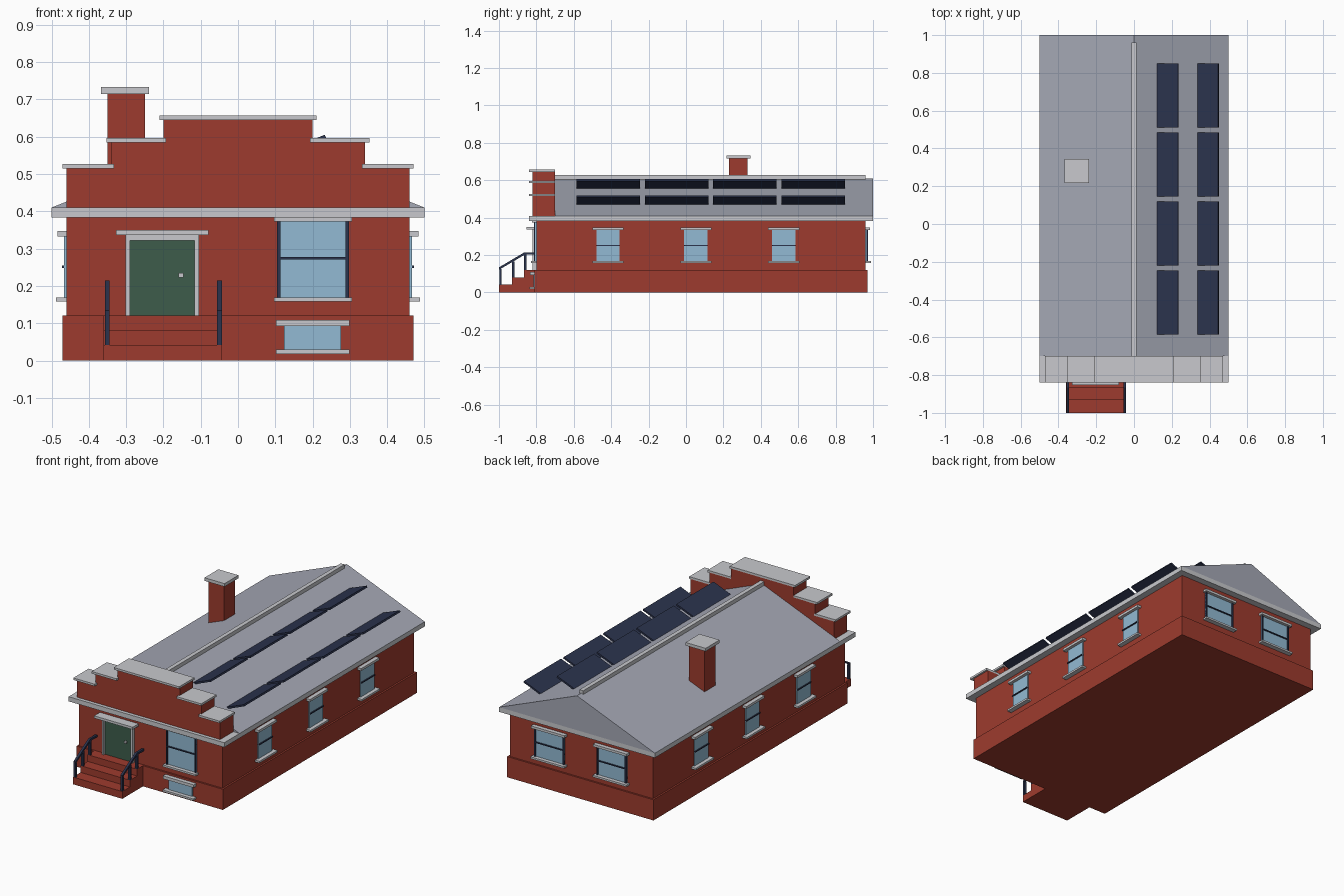
import bpy, bmesh, math
from mathutils import Vector, Matrix

if "Cube" in bpy.data.objects:
    bpy.data.objects.remove(bpy.data.objects["Cube"])


def mat(name, r, g, b):
    lin = [(c / 255 / 12.92 if c <= 10 else ((c / 255 + 0.055) / 1.055) ** 2.4) for c in (r, g, b)]
    m = bpy.data.materials.new(name)
    m.diffuse_color = (*lin, 1)
    m.use_nodes = True
    m.node_tree.nodes["Principled BSDF"].inputs["Base Color"].default_value = m.diffuse_color
    return m


BRICK = mat("brick red", 158, 59, 46)
TRIM = mat("pale stone", 200, 201, 205)
ROOF = mat("slate grey", 165, 168, 181)
GLASS = mat("window blue", 146, 186, 211)
DOOR = mat("door green", 61, 92, 75)
NAVY = mat("dark navy", 43, 51, 77)


def finish(name, bm, material):
    bmesh.ops.recalc_face_normals(bm, faces=bm.faces)
    me = bpy.data.meshes.new(name)
    bm.to_mesh(me)
    bm.free()
    me.materials.append(material)
    ob = bpy.data.objects.new(name, me)
    bpy.context.collection.objects.link(ob)
    return ob


def box(name, x, y, z, material, tilt=0.0):
    """Box from (min, max) ranges, optionally tilted about y."""
    bm = bmesh.new()
    size = Vector([r[1] - r[0] for r in (x, y, z)])
    mid = Vector([(r[1] + r[0]) / 2 for r in (x, y, z)])
    bmesh.ops.create_cube(bm, size=1, matrix=Matrix.Translation(mid)
                          @ Matrix.Rotation(tilt, 4, 'Y') @ Matrix.Diagonal((*size, 1)))
    return finish(name, bm, material)


def prism(name, profile, a, b, axis, material):
    """Extrude a 2D profile along x (profile y,z) or y (profile x,z)."""
    bm = bmesh.new()
    ends = []
    for t in (a, b):
        ends.append([bm.verts.new((t, p, q) if axis == 'x' else (p, t, q)) for p, q in profile])
    n = len(profile)
    bm.faces.new(ends[0])
    bm.faces.new(ends[1])
    for i in range(n):
        j = (i + 1) % n
        bm.faces.new((ends[0][i], ends[0][j], ends[1][j], ends[1][i]))
    return finish(name, bm, material)


def wall_box(name, side, wall, u, depth, z, material):
    """Box standing out of a wall; side is front, back, left or right."""
    s = -1 if side in ("front", "left") else 1
    d = sorted((s * (abs(wall) - 0.01), s * (abs(wall) + depth)))
    if side in ("front", "back"):
        return box(f"{side}_{name}", u, d, z, material)
    return box(f"{side}_{name}", d, u, z, material)


def window(side, wall, c, w, z, over, lintel, sill, jambs=False, bar=True):
    lo, hi = c - w / 2, c + w / 2
    wall_box("window_glass", side, wall, (lo, hi), 0.006, z, GLASS)
    if bar:
        m = (z[0] + z[1]) / 2
        wall_box("window_bar", side, wall, (lo, hi), 0.012, (m - 0.003, m + 0.003), NAVY)
    if jambs:
        for e in (lo, hi - 0.009):
            wall_box("window_jamb", side, wall, (e, e + 0.009), 0.012, z, NAVY)
    wall_box("window_lintel", side, wall, (lo - over, hi + over), 0.024, lintel, TRIM)
    wall_box("window_sill", side, wall, (lo - over, hi + over), 0.028, sill, TRIM)


# Main body, cornice and roof
box("plinth", (-0.47, 0.47), (-0.81, 0.97), (0, 0.12), BRICK)
box("walls", (-0.46, 0.46), (-0.80, 0.96), (0.12, 0.385), BRICK)
box("cornice", (-0.5, 0.5), (-0.84, 1.0), (0.383, 0.41), TRIM)
prism("gable_roof", [(-0.5, 0.41), (0.5, 0.41), (0, 0.61)], -0.70, 1.0, 'y', ROOF)
box("ridge_cap", (-0.012, 0.012), (-0.70, 0.96), (0.595, 0.627), TRIM)

# Stepped front parapet with stone caps
steps = [(0.46, 0.515), (0.34, 0.585), (0.20, 0.645)]
outline = [(-0.46, 0.41)]
for (w, h), inner in zip(steps, (0.34, 0.20, None)):
    outline.append((-w, h))
    if inner:
        outline.append((-inner, h))
outline += [(-x, z) for x, z in reversed(outline)]
prism("parapet", outline, -0.82, -0.70, 'y', BRICK)
for s in (-1, 1):
    for name, a, b, z in (("lower", 0.333, 0.47, 0.515), ("middle", 0.193, 0.352, 0.584)):
        box(f"parapet_{name}_cap", sorted((s * a, s * b)), (-0.84, -0.70), (z, z + 0.012), TRIM)
box("parapet_top_cap", (-0.21, 0.21), (-0.84, -0.70), (0.645, 0.657), TRIM)

# Chimney
box("chimney", (-0.35, -0.25), (0.23, 0.33), (0.44, 0.715), BRICK)
box("chimney_cap", (-0.367, -0.238), (0.216, 0.344), (0.715, 0.733), TRIM)

# Solar panels, outer edge raised above the right roof slope
for x, z in ((0.178, 0.578), (0.391, 0.492)):
    for i in range(4):
        y = -0.585 + 0.365 * i
        box("solar_panel", (x - 0.061, x + 0.061), (y, y + 0.34), (z - 0.005, z + 0.005),
            NAVY, -math.atan(0.4))

# Windows
window("front", -0.80, 0.201, 0.192, (0.168, 0.38), 0.009, (0.373, 0.383), (0.158, 0.169), True)
window("front", -0.81, 0.20, 0.153, (0.028, 0.092), 0.022, (0.092, 0.109), (0.018, 0.029), bar=False)
for side, wall in (("left", -0.46), ("right", 0.46)):
    for c in (-0.417, 0.053, 0.523):
        window(side, wall, c, 0.125, (0.168, 0.335), 0.021, (0.333, 0.347), (0.158, 0.169))
for c in (-0.2, 0.2):
    window("back", 0.96, c, 0.192, (0.168, 0.335), 0.012, (0.333, 0.347), (0.158, 0.169), True)

# Door with surround, lintel and knob
wall_box("door", "front", -0.80, (-0.292, -0.114), 0.008, (0.12, 0.325), DOOR)
for a in (-0.301, -0.116):
    wall_box("door_jamb", "front", -0.80, (a, a + 0.011), 0.02, (0.12, 0.336), TRIM)
wall_box("door_head", "front", -0.80, (-0.301, -0.105), 0.02, (0.322, 0.336), TRIM)
wall_box("door_lintel", "front", -0.80, (-0.327, -0.079), 0.053, (0.336, 0.350), TRIM)
wall_box("door_knob", "front", -0.80, (-0.159, -0.146), 0.02, (0.223, 0.234), TRIM)

# Entrance steps
prism("entrance_steps", [(-1, 0), (-1, 0.042), (-0.93, 0.042), (-0.93, 0.081), (-0.865, 0.081),
                         (-0.865, 0.12), (-0.80, 0.12), (-0.80, 0)], -0.36, -0.043, 'x', BRICK)

# Handrails: posts on each step and a sloping then level rail
for x in (-0.357, -0.056):
    for y, z0, z1 in ((-0.998, 0.04, 0.125), (-0.93, 0.08, 0.165), (-0.865, 0.12, 0.205)):
        box("rail_post", (x, x + 0.013), (y, y + 0.012), (z0, z1), NAVY)
    prism("handrail", [(-1, 0.121), (-1, 0.134), (-0.865, 0.214), (-0.80, 0.214),
                       (-0.80, 0.202), (-0.862, 0.202)], x, x + 0.013, 'x', NAVY)
